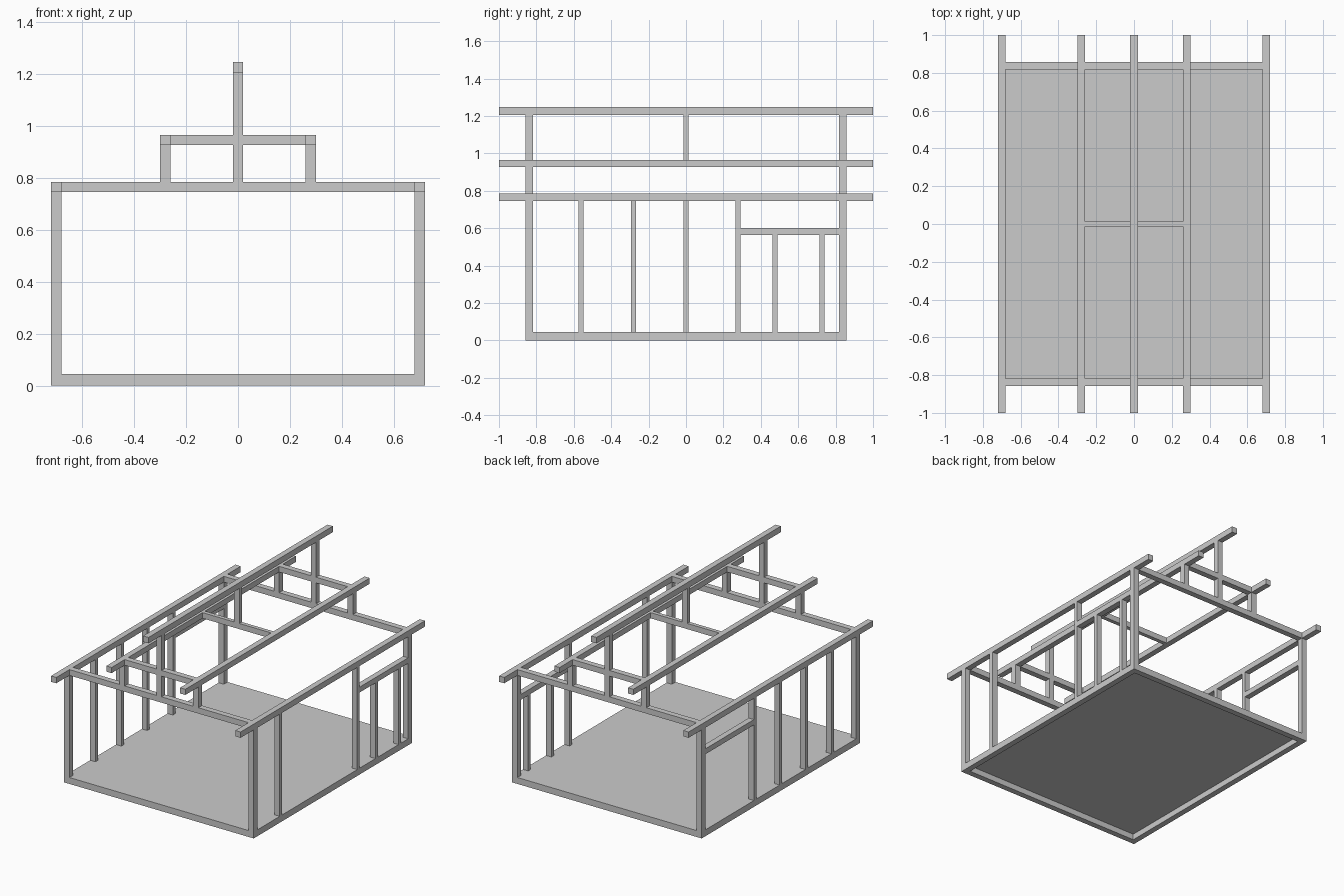
import bpy, bmesh

if "Cube" in bpy.data.objects:
    bpy.data.objects.remove(bpy.data.objects["Cube"])

# Main levels and outlines
X0, X1 = 0.68, 0.72        # side wall inner / outer face
Y0, Y1 = 0.818, 0.858      # gable wall inner / outer face
SILL = 0.044               # top of sill
EAVE = (0.745, 0.785)
PURLIN = (0.927, 0.966)
RIDGE = (1.206, 1.247)
T = 0.0135                 # half thickness of thin members


def box(name, x, y, z):
    """Axis-aligned timber from three (low, high) ranges."""
    bm = bmesh.new()
    bmesh.ops.create_cube(bm, size=1)
    for v in bm.verts:
        for i, (lo, hi) in enumerate((x, y, z)):
            v.co[i] = lo if v.co[i] < 0 else hi
    mesh = bpy.data.meshes.new(name)
    bm.to_mesh(mesh)
    bm.free()
    ob = bpy.data.objects.new(name, mesh)
    bpy.context.collection.objects.link(ob)
    return ob


def side(s, lo, hi):
    return tuple(sorted((s * lo, s * hi)))


# Floor panel
box("floor", (-X0, X0), (-Y0, Y0), (SILL - 0.004, SILL))

# Long members: sills, eave plates, purlins, ridge
for s, n in ((-1, "left"), (1, "right")):
    wall = side(s, X0, X1)
    box(f"{n}_sill", wall, (-Y0, Y0), (0, SILL))
    box(f"{n}_eave_plate", wall, (-1, 1), EAVE)
    box(f"{n}_purlin", side(s, 0.26, 0.30), (-1, 1), PURLIN)
    box(f"{n}_window_header", wall, (0.278 + T, Y0), (0.563, 0.60))
box("ridge_beam", (-0.02, 0.02), (-1, 1), RIDGE)

# Gable frames at the front and back
for s, n in ((-1, "front"), (1, "back")):
    g = side(s, Y0, Y1)
    box(f"{n}_sill", (-X0, X0), g, (0, SILL))
    box(f"{n}_tie_beam", (-X0, X0), g, EAVE)
    box(f"{n}_collar_beam", (-0.26, 0.26), g, PURLIN)
    box(f"{n}_king_post_lower", (-0.02, 0.02), g, (EAVE[1], PURLIN[0]))
    box(f"{n}_king_post_upper", (-0.02, 0.02), g, (PURLIN[1], RIDGE[0]))
    for t, m in ((-1, "left"), (1, "right")):
        box(f"{n}_{m}_corner_post", side(t, X0, X1), g, (0, EAVE[0]))
        box(f"{n}_{m}_queen_post", side(t, 0.26, 0.30), g, (EAVE[1], PURLIN[0]))

# Middle collar and king post
box("middle_collar_beam", (-0.26, 0.26), (-T, T), PURLIN)
box("middle_king_post", (-0.02, 0.02), (-T, T), (PURLIN[1], RIDGE[0]))

# Wall studs: left wall is fully studded, right wall has a wide opening
for y in (-0.562, -0.28, 0, 0.278):
    box("left_stud", (-X1, -X0), (y - T, y + T), (SILL, EAVE[0]))
for y in (-0.562, 0.278):
    box("right_stud", (X0, X1), (y - T, y + T), (SILL, EAVE[0]))
for y in (0.476, 0.727):
    box("right_short_stud", (X0, X1), (y - T, y + T), (SILL, 0.563))
